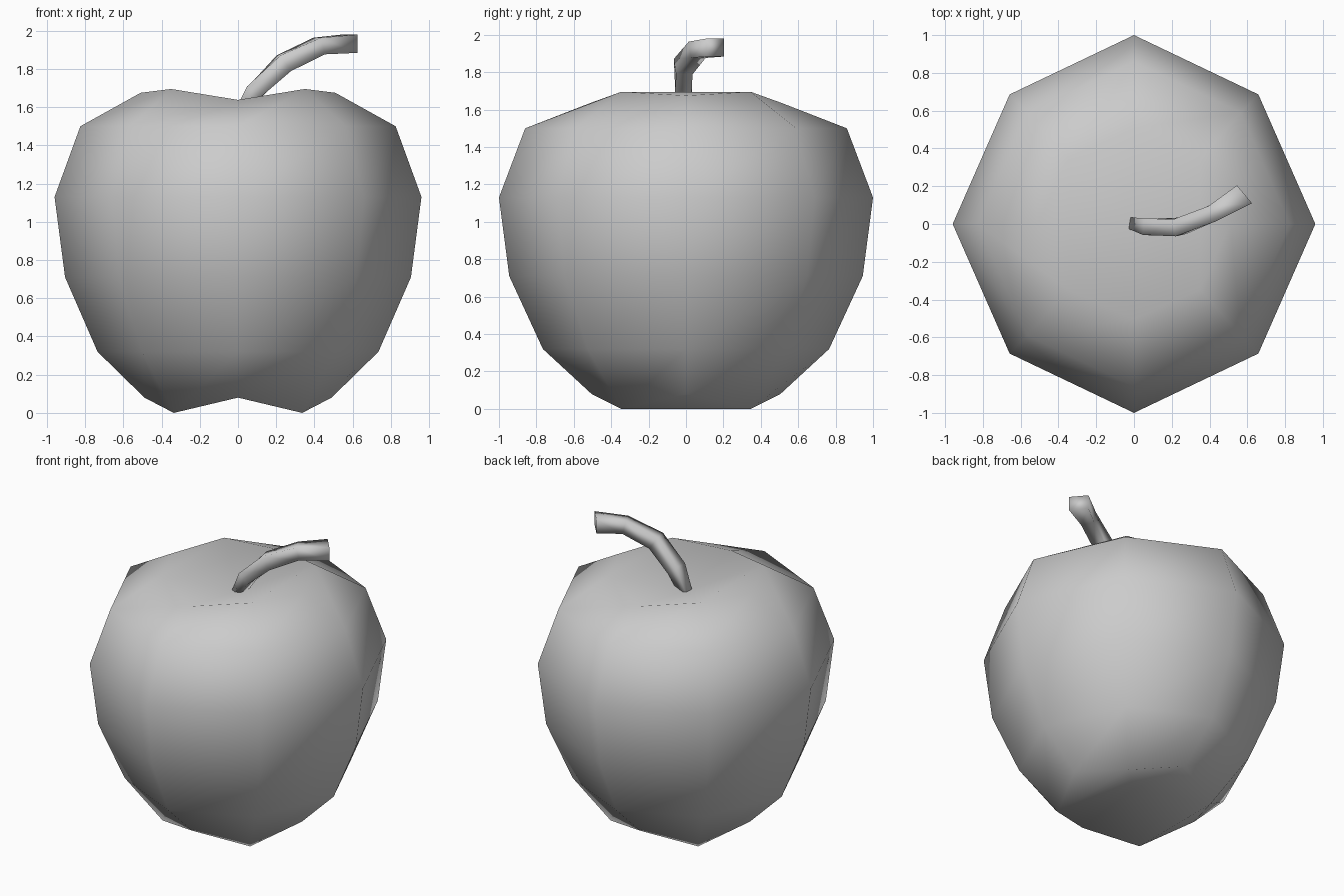
import bpy
from math import cos, sin, pi
from mathutils import Vector

cube = bpy.data.objects.get("Cube")
if cube:
    bpy.data.objects.remove(cube, do_unlink=True)


def make_material(name, color):
    mat = bpy.data.materials.new(name)
    mat.use_nodes = True
    mat.diffuse_color = color
    mat.node_tree.nodes["Principled BSDF"].inputs["Base Color"].default_value = color
    return mat


def make_object(name, verts, faces, mat):
    mesh = bpy.data.meshes.new(name)
    mesh.from_pydata(verts, [], faces)
    mesh.materials.append(mat)
    mesh.shade_smooth()
    obj = bpy.data.objects.new(name, mesh)
    bpy.context.collection.objects.link(obj)
    return obj


def loft(rows, sides):
    """Quads joining consecutive rings of equal vertex count."""
    return [(r * sides + i, r * sides + (i + 1) % sides,
             (r + 1) * sides + (i + 1) % sides, (r + 1) * sides + i)
            for r in range(rows - 1) for i in range(sides)]


grey = make_material("plain grey", (0.6, 0.6, 0.6, 1))

# Fruit: eight-sided rings (x radius, y radius, height on x, y and diagonal)
rings = [
    (0.49, 0.505, 0.08, 0.08, 0.0),
    (0.735, 0.765, 0.32, 0.32, 0.32),
    (0.905, 0.945, 0.71, 0.71, 0.71),
    (0.96, 1.0, 1.13, 1.13, 1.13),
    (0.825, 0.86, 1.5, 1.5, 1.5),
    (0.51, 0.505, 1.675, 1.638, 1.695),
]
SIDES = 8
verts = []
for rx, ry, zx, zy, zd in rings:
    for i in range(SIDES):
        a = i * 2 * pi / SIDES
        pull = 0.97 if i % 2 else 1.0
        z = zd if i % 2 else (zy if i % 4 == 2 else zx)
        verts.append((rx * pull * cos(a), ry * pull * sin(a), z))
faces = loft(len(rings), SIDES)


# Dimples: four kites round a centre, folded across on x and lengthwise on y
def dimple(start, height, flip):
    centre = len(verts)
    verts.append((0, 0, height))
    for i in range(0, SIDES, 2):
        before, mid, after = (start + (i + k) % SIDES for k in (-1, 0, 1))
        if i % 4 == 0:
            tris = [(before, mid, after), (before, after, centre)]
        else:
            tris = [(before, mid, centre), (mid, after, centre)]
        faces.extend(t[::-1] if flip else t for t in tris)


dimple(0, 0.14, True)
dimple((len(rings) - 1) * SIDES, 1.55, False)
make_object("fruit_body", verts, faces, grey)

# Stem: square section swept along a bent path (centre, half width, half height)
path = [
    (Vector((0.0, 0.0, 1.54)), 0.03, 0.03),
    (Vector((0.085, -0.015, 1.68)), 0.045, 0.045),
    (Vector((0.24, -0.015, 1.83)), 0.045, 0.05),
    (Vector((0.425, 0.06, 1.92)), 0.045, 0.045),
    (Vector((0.585, 0.157, 1.932)), 0.062, 0.048),
]
stem = []
for i, (centre, w, h) in enumerate(path):
    ahead = path[min(i + 1, len(path) - 1)][0] - path[max(i - 1, 0)][0]
    if i == len(path) - 1:
        ahead = Vector((0.76, 0.64, 0))
    side = ahead.cross(Vector((0, 0, 1))).normalized()
    up = side.cross(ahead).normalized()
    stem += [centre + side * w * sx + up * h * sy
             for sx, sy in ((1, 1), (-1, 1), (-1, -1), (1, -1))]
last = len(stem) - 4
stem_faces = [f[::-1] for f in loft(len(path), 4)]
stem_faces += [(0, 1, 2, 3), (last + 3, last + 2, last + 1, last)]
make_object("stem", stem, stem_faces, grey)
